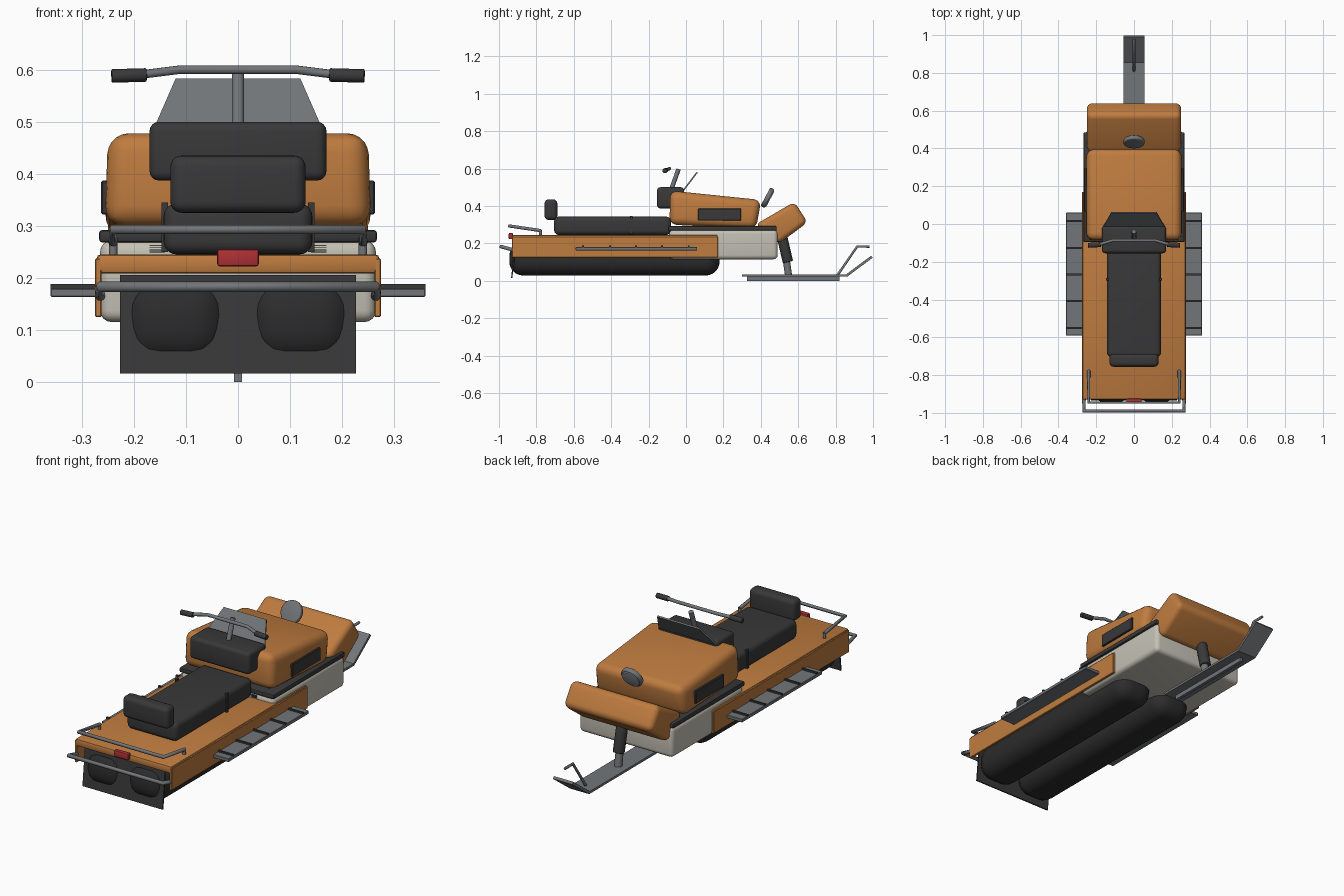
import bpy, bmesh, math
from mathutils import Vector

old = bpy.data.objects.get("Cube")
if old:
    bpy.data.objects.remove(old, do_unlink=True)


def material(name, r, g, b):
    m = bpy.data.materials.new(name)
    m.use_nodes = True
    m.diffuse_color = (r, g, b, 1)
    bsdf = m.node_tree.nodes["Principled BSDF"]
    bsdf.inputs["Base Color"].default_value = (r, g, b, 1)
    bsdf.inputs["Roughness"].default_value = 0.6
    return m


ORANGE = material("orange paint", 0.52, 0.20, 0.05)
BLACK = material("black vinyl", 0.04, 0.04, 0.042)
RUBBER = material("track rubber", 0.025, 0.025, 0.026)
STEEL = material("grey steel", 0.17, 0.18, 0.19)
CREAM = material("pale cream", 0.55, 0.53, 0.46)
LENS = material("lamp glass", 0.38, 0.40, 0.42)
RED = material("tail red", 0.42, 0.03, 0.035)


def finish(name, bm, mat, bevel=0, seg=4):
    if bevel:
        bmesh.ops.bevel(bm, geom=bm.edges[:], offset=bevel, segments=seg,
                        profile=0.5, affect='EDGES', clamp_overlap=True)
    bmesh.ops.recalc_face_normals(bm, faces=bm.faces[:])
    me = bpy.data.meshes.new(name)
    bm.to_mesh(me)
    bm.free()
    me.materials.append(mat)
    me.shade_smooth()
    me.set_sharp_from_angle(angle=math.radians(35))
    ob = bpy.data.objects.new(name, me)
    bpy.context.collection.objects.link(ob)
    return ob


def prism(name, profile, x0, x1, mat, bevel=0, seg=4):
    """Extrude a (y, z) profile between two x positions."""
    bm = bmesh.new()
    f = bm.faces.new([bm.verts.new((x0, y, z)) for y, z in profile])
    ext = bmesh.ops.extrude_face_region(bm, geom=[f])
    bmesh.ops.translate(bm, vec=(x1 - x0, 0, 0),
                        verts=[v for v in ext["geom"] if isinstance(v, bmesh.types.BMVert)])
    return finish(name, bm, mat, bevel, seg)


def box(name, x, y, z, mat, bevel=0, seg=4):
    prof = [(y[0], z[0]), (y[1], z[0]), (y[1], z[1]), (y[0], z[1])]
    return prism(name, prof, x[0], x[1], mat, bevel, seg)


def rod(name, a, b, radius, mat, bevel=0, sides=20):
    a, b = Vector(a), Vector(b)
    bm = bmesh.new()
    bmesh.ops.create_cone(bm, cap_ends=True, segments=sides, radius1=radius,
                          radius2=radius, depth=(b - a).length)
    if bevel:
        rim = [e for e in bm.edges if abs(e.verts[0].co.z - e.verts[1].co.z) < 1e-5]
        bmesh.ops.bevel(bm, geom=rim, offset=bevel, segments=3, profile=0.5, affect='EDGES')
    ob = finish(name, bm, mat)
    ob.rotation_euler = (b - a).to_track_quat('Z', 'Y').to_euler()
    ob.location = (a + b) / 2
    return ob


def tube(name, pts, radius, mat):
    cu = bpy.data.curves.new(name, 'CURVE')
    cu.dimensions = '3D'
    cu.bevel_depth = radius
    cu.bevel_resolution = 3
    cu.use_fill_caps = True
    sp = cu.splines.new('POLY')
    sp.points.add(len(pts) - 1)
    for p, co in zip(sp.points, pts):
        p.co = (*co, 1)
    cu.materials.append(mat)
    ob = bpy.data.objects.new(name, cu)
    bpy.context.collection.objects.link(ob)
    return ob


# Tunnel: an inverted channel over the tracks
box("tunnel_top", (-0.272, 0.272), (-0.93, 0.17), (0.208, 0.245), ORANGE, 0.008, 2)
for s, side in ((1, "left"), (-1, "right")):
    box("tunnel_side_" + side, sorted((s * 0.262, s * 0.275)), (-0.93, 0.17), (0.125, 0.237), ORANGE, 0.002, 1)
    # Drive tracks
    box("track_" + side, sorted((s * 0.015, s * 0.226)), (-0.945, 0.18), (0.028, 0.205), RUBBER, 0.075, 6)
    # Running boards with treads
    box("running_board_" + side, sorted((s * 0.272, s * 0.36)), (-0.59, 0.06), (0.163, 0.18), STEEL, 0.002, 1)
    for y in (-0.55, -0.407, -0.267, -0.128, 0.015):
        box("board_tread_" + side, sorted((s * 0.272, s * 0.36)), (y - 0.005, y + 0.005), (0.178, 0.188), BLACK)
    # Hood side grille
    box("side_grille_" + side, sorted((s * 0.245, s * 0.263)), (0.065, 0.295), (0.322, 0.387), BLACK, 0.003, 1)
    # Fine cooling slots on the rear of the pan
    for k in range(4):
        z = 0.249 + k * 0.004
        box("pan_slot_" + side, sorted((s * 0.14, s * 0.17)), (-0.094, -0.088), (z, z + 0.0015), BLACK)
    # Seat strap end
    box("seat_strap_" + side, sorted((s * 0.135, s * 0.147)), (-0.3, -0.285), (0.25, 0.345), BLACK)

# Rear flap
prism("snow_flap", [(-0.915, 0.205), (-0.935, 0.016), (-0.928, 0.016), (-0.908, 0.205)], -0.227, 0.227, BLACK)

# Belly pan and the bumper strip above it
box("belly_pan", (-0.265, 0.265), (-0.09, 0.49), (0.115, 0.272), CREAM, 0.022, 4)
box("bumper_strip", (-0.267, 0.267), (-0.095, 0.485), (0.268, 0.292), BLACK, 0.006, 2)

# Hood, narrowed toward the top
hood = [(-0.088, 0.3), (0.375, 0.278), (0.402, 0.432), (-0.085, 0.482)]
bm = bmesh.new()
sides = []
for x in (-1, 1):
    sides.append([bm.verts.new((x * (0.256 if z < 0.35 else 0.25), y, z)) for y, z in hood])
    bm.faces.new(sides[-1])
for i in range(4):
    j = (i + 1) % 4
    bm.faces.new((sides[0][i], sides[0][j], sides[1][j], sides[1][i]))
finish("hood", bm, ORANGE, 0.04, 5)

# Nose cowl
prism("nose_cowl", [(0.37, 0.30), (0.58, 0.422), (0.65, 0.312), (0.492, 0.195)], -0.25, 0.25, ORANGE, 0.03, 5)

# Headlamp disc tipped forward
lamp, aim = Vector((0, 0.437, 0.443)), Vector((0, 0.88, -0.47))
rod("headlamp_shell", lamp - aim * 0.014, lamp + aim * 0.01, 0.056, STEEL, 0.006, 32)
rod("headlamp_lens", lamp + aim * 0.009, lamp + aim * 0.015, 0.048, LENS, 0.002, 32)

# Instrument pad and windshield
box("instrument_pad", (-0.17, 0.17), (-0.155, -0.01), (0.387, 0.5), BLACK, 0.018, 4)
bm = bmesh.new()
front = [bm.verts.new(c) for c in ((-0.165, -0.015, 0.475), (0.165, -0.015, 0.475), (0.12, 0.063, 0.578), (-0.12, 0.063, 0.578))]
face = bm.faces.new(front)
back = bmesh.ops.extrude_face_region(bm, geom=[face])
bmesh.ops.translate(bm, vec=(0, -0.006, 0.005), verts=[v for v in back["geom"] if isinstance(v, bmesh.types.BMVert)])
finish("windshield", bm, STEEL)

# Steering
rod("steering_post", (0, -0.085, 0.47), (0, -0.04, 0.597), 0.012, STEEL)
bar = [(-0.2, -0.113, 0.589), (-0.113, -0.087, 0.6), (0.113, -0.087, 0.6), (0.2, -0.113, 0.589)]
tube("handlebar", bar, 0.0085, STEEL)
for s in (1, -1):
    rod("hand_grip", (s * 0.176, -0.109, 0.59), (s * 0.243, -0.113, 0.588), 0.013, BLACK, 0.002)

# Seat and backrest
box("seat", (-0.143, 0.143), (-0.705, -0.08), (0.245, 0.343), BLACK, 0.025, 5)
box("backrest", (-0.13, 0.13), (-0.756, -0.688), (0.325, 0.435), BLACK, 0.022, 5)

# Rear rails and tail lamp
tube("grab_rail", [(-0.24, -0.775, 0.268), (-0.24, -0.945, 0.293), (0.24, -0.945, 0.293), (0.24, -0.775, 0.268)], 0.009, STEEL)
for s in (1, -1):
    rod("grab_rail_foot", (s * 0.24, -0.778, 0.24), (s * 0.24, -0.778, 0.272), 0.008, STEEL)
tube("rear_bumper", [(-0.265, -0.925, 0.165), (-0.265, -0.99, 0.183), (0.265, -0.99, 0.183), (0.265, -0.925, 0.165)], 0.01, STEEL)
box("tail_lamp", (-0.04, 0.04), (-0.948, -0.925), (0.222, 0.255), RED, 0.005, 2)

# Ski with its leg, keel and tip loop
rod("ski_leg_sleeve", (0, 0.51, 0.25), (0, 0.545, 0.1), 0.028, BLACK, 0.004)
rod("ski_leg", (0, 0.535, 0.12), (0, 0.548, 0.03), 0.019, STEEL)
ski = [(0.3, 0.022), (0.862, 0.022), (0.998, 0.123), (0.99, 0.134), (0.856, 0.034), (0.3, 0.034)]
prism("ski", ski, -0.055, 0.055, STEEL)
box("ski_keel", (-0.008, 0.008), (0.325, 0.82), (0, 0.024), STEEL)
tube("ski_loop", [(0, 0.81, 0.03), (0, 0.915, 0.183), (0, 0.98, 0.183)], 0.007, STEEL)
